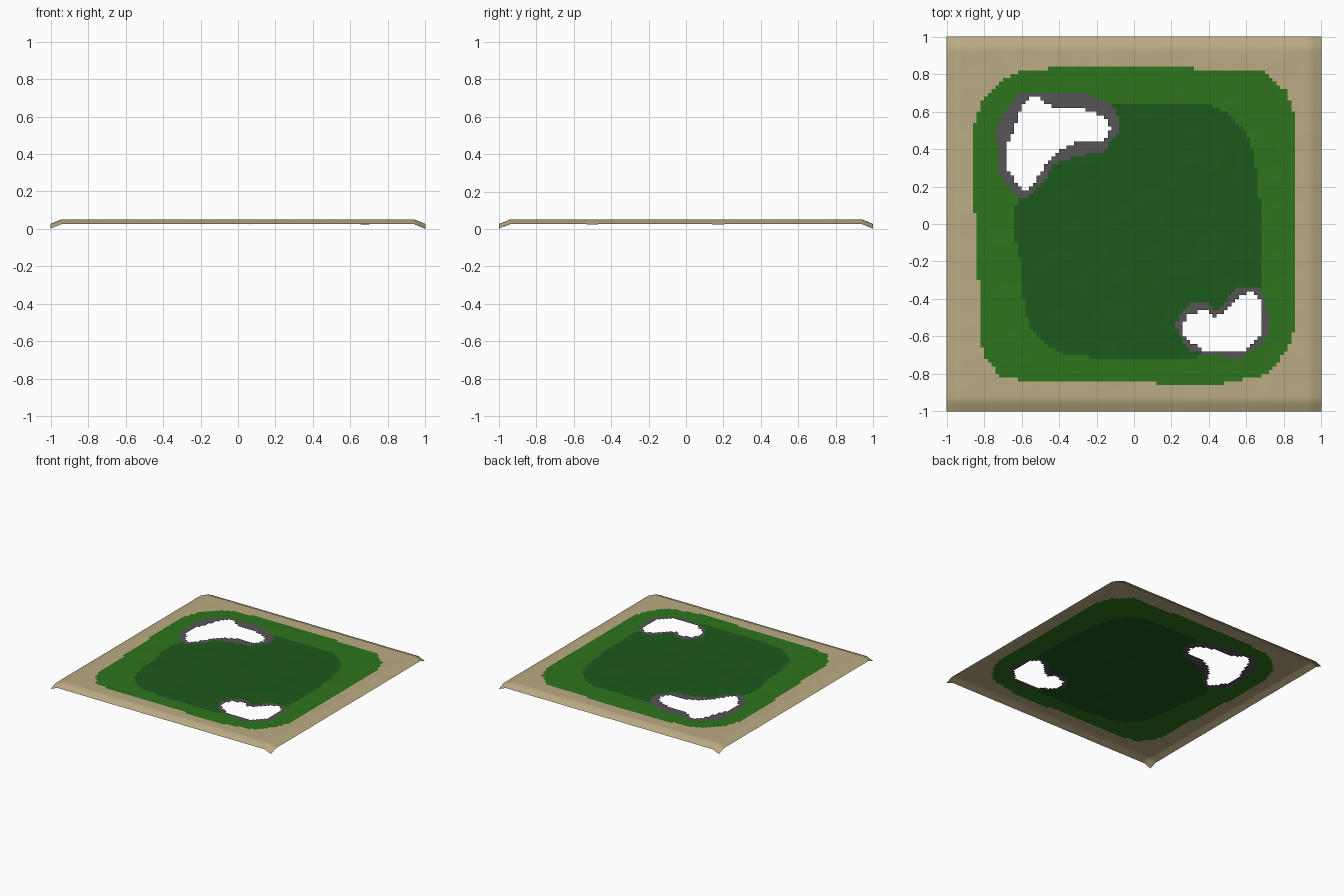
import bpy, bmesh
from mathutils import Vector, noise

if "Cube" in bpy.data.objects:
    bpy.data.objects.remove(bpy.data.objects["Cube"])

N = 100  # grid cells per side

# Zone outlines, seen from the top
GRASS = [(-.86, .5), (-.82, .64), (-.72, .76), (-.61, .81), (-.38, .84), (.27, .84),
         (.40, .81), (.70, .81), (.81, .71), (.86, .57), (.87, .27), (.85, .23),
         (.85, -.58), (.81, -.68), (.72, -.80), (.54, -.84), (.38, -.87), (.19, -.865),
         (.03, -.83), (-.3, -.84), (-.4, -.85), (-.61, -.83), (-.72, -.81), (-.80, -.70),
         (-.82, -.63), (-.82, -.32), (-.84, -.27), (-.84, .05), (-.86, .08)]
FOREST = [(-.16, .645), (.38, .645), (.51, .58), (.60, .49), (.64, .37), (.67, .13),
          (.67, -.35), (.60, -.55), (.38, -.70), (.27, -.725), (-.12, -.72), (-.35, -.70),
          (-.48, -.64), (-.56, -.54), (-.59, -.40), (-.61, -.19), (-.635, -.08),
          (-.63, .10), (-.60, .20), (-.40, .50)]
ROCK_BACK = [(-.60, .13), (-.69, .21), (-.73, .32), (-.72, .40), (-.745, .48), (-.70, .59),
             (-.61, .695), (-.40, .71), (-.24, .69), (-.13, .645), (-.08, .57), (-.08, .50),
             (-.16, .39), (-.32, .36), (-.43, .32), (-.49, .21), (-.56, .14)]
HOLE_BACK = [(-.60, .18), (-.67, .29), (-.67, .43), (-.61, .59), (-.585, .665), (-.52, .68),
             (-.44, .63), (-.28, .62), (-.16, .57), (-.12, .51), (-.16, .435), (-.28, .45),
             (-.40, .385), (-.45, .345), (-.52, .24), (-.56, .185)]
ROCK_FRONT = [(.22, -.54), (.25, -.48), (.31, -.42), (.38, -.42), (.45, -.465), (.50, -.40),
              (.565, -.33), (.68, -.34), (.71, -.46), (.71, -.59), (.67, -.655),
              (.565, -.715), (.38, -.705), (.27, -.65)]
HOLE_FRONT = [(.26, -.54), (.29, -.475), (.39, -.465), (.43, -.505), (.485, -.46),
              (.55, -.39), (.62, -.355), (.67, -.40), (.67, -.59), (.59, -.685),
              (.40, -.685), (.32, -.645), (.265, -.59)]


def inside(x, y, poly):
    hit = False
    for (ax, ay), (bx, by) in zip(poly, poly[1:] + poly[:1]):
        if (ay > y) != (by > y) and x < (bx - ax) * (y - ay) / (by - ay) + ax:
            hit = not hit
    return hit


def zone(x, y):
    if inside(x, y, HOLE_BACK) or inside(x, y, HOLE_FRONT):
        return None
    for name, poly in (("rock_rim_back", ROCK_BACK), ("rock_rim_front", ROCK_FRONT),
                       ("forest_floor", FOREST), ("grass_ring", GRASS)):
        if inside(x, y, poly):
            return name
    return "sand_border"


def height(x, y):
    # flat plateau whose rim slopes down, with gentle bumps
    drop = sum(0.0245 * min(1, max(0, abs(c) - 0.94) / 0.06) for c in (x, y))
    bump = noise.noise(Vector((x * 9, y * 9, 3.7))) * 0.0016
    return 0.0505 - drop + bump


def material(name, rgb):
    m = bpy.data.materials.new(name)
    m.diffuse_color = (*rgb, 1)
    m.use_nodes = True
    m.node_tree.nodes["Principled BSDF"].inputs["Base Color"].default_value = m.diffuse_color
    return m


rock = material("rock", (0.095, 0.09, 0.095))
MATS = {"sand_border": material("sand", (0.50, 0.41, 0.23)),
        "grass_ring": material("grass", (0.026, 0.175, 0.012)),
        "forest_floor": material("forest", (0.012, 0.10, 0.012)),
        "rock_rim_back": rock, "rock_rim_front": rock}

# One ground sheet per zone, cut from the same grid
for name, mat in MATS.items():
    bm = bmesh.new()
    bmesh.ops.create_grid(bm, x_segments=N, y_segments=N, size=1)
    away = []
    for f in bm.faces:
        c = f.calc_center_median()
        if zone(c.x, c.y) != name:
            away.append(f)
    bmesh.ops.delete(bm, geom=away, context='FACES')
    for v in bm.verts:
        v.co.z = max(0, height(v.co.x, v.co.y))
    for f in bm.faces:
        f.smooth = True
    me = bpy.data.meshes.new(name)
    bm.to_mesh(me)
    bm.free()
    me.materials.append(mat)
    bpy.context.collection.objects.link(bpy.data.objects.new(name, me))
